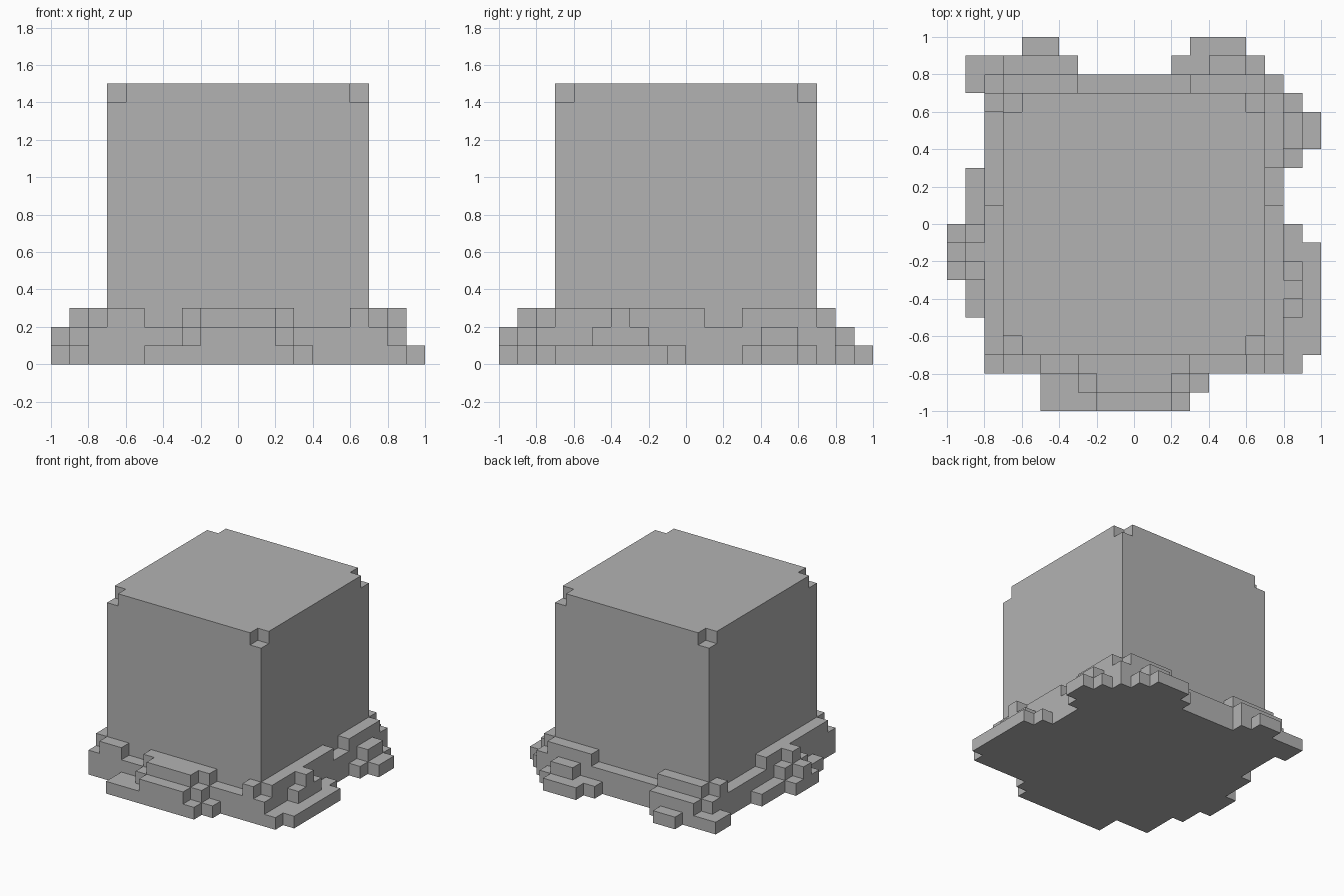
import bpy
import bmesh
from mathutils import Vector

UNIT = 0.1      # size of one block
HALF = 7        # half width of the main cube in blocks
TALL = 15       # height of the main cube in blocks

cube = bpy.data.objects.get("Cube")
if cube:
    bpy.data.objects.remove(cube, do_unlink=True)

grey = bpy.data.materials.new("stone_grey")
grey.use_nodes = True
colour = (0.45, 0.45, 0.45, 1.0)
grey.diffuse_color = colour
grey.node_tree.nodes["Principled BSDF"].inputs["Base Color"].default_value = colour


def box(x0, x1, y0, y1, height):
    """Block positions of a box that stands on the ground."""
    return {(x, y, z) for x in range(x0, x1) for y in range(y0, y1) for z in range(height)}


def tiers(*levels):
    """Stacked steps: the first list is one block tall, the next two, and so on."""
    cells = set()
    for height, areas in enumerate(levels, 1):
        for area in areas:
            cells |= box(*area, height)
    return cells


# Main cube with its four top corners nipped off
body = box(-HALF, HALF, -HALF, HALF, TALL)
body -= {(x, y, TALL - 1) for x in (-HALF, HALF - 1) for y in (-HALF, HALF - 1)}

# Stepped rubble around the foot
parts = {
    "main_cube": body,
    "foot_ring": tiers(
        [],
        [(-8, 8, -8, 8)],
        [(-7, -5, -8, -7), (-3, 3, -8, -7), (6, 7, -8, -7),
         (7, 8, -7, 1), (7, 8, 3, 7),
         (3, 7, 7, 8), (-7, -3, 7, 8),
         (-8, -7, 6, 7), (-8, -7, -7, 1)]),
    "front_steps": tiers(
        [(-5, 3, -10, -8), (3, 4, -9, -8)],
        [(-3, 3, -9, -8), (-2, 2, -10, -9)],
        [(-2, 2, -9, -8)]),
    "left_steps": tiers(
        [(8, 9, -8, 0), (9, 10, -7, -1), (8, 9, 3, 7), (9, 10, 4, 6)],
        [(8, 9, -5, -2), (8, 9, 4, 6)],
        [(8, 9, -4, -3)]),
    "back_steps": tiers(
        [(2, 7, 8, 9), (3, 6, 9, 10), (-9, -3, 7, 9), (-6, -4, 9, 10)],
        [(4, 6, 8, 9), (-7, -3, 8, 9)]),
    "right_steps": tiers(
        [(-9, -8, -5, 3), (-10, -8, -3, 0)],
        [(-9, -8, -3, 0), (-10, -8, -2, -1)],
        [(-9, -8, -2, -1)]),
}
solid = set().union(*parts.values())


def build(name, cells):
    """Skin the outside of the blocks and merge flat areas."""
    bm = bmesh.new()
    verts = {}

    def corner(p):
        key = tuple(round(c) for c in p)
        if key not in verts:
            verts[key] = bm.verts.new(Vector(key) * UNIT)
        return verts[key]

    for cell in sorted(cells):
        for axis in range(3):
            u, v, n = (Vector([float(i == (axis + k) % 3) for i in range(3)]) for k in (1, 2, 0))
            for side in (0, 1):
                step = n * (2 * side - 1)
                if tuple(round(c + s) for c, s in zip(cell, step)) in solid:
                    continue
                base = Vector(cell) + n * side
                ring = [base, base + u, base + u + v, base + v]
                bm.faces.new([corner(p) for p in (ring if side else ring[::-1])])
    bmesh.ops.dissolve_limit(bm, angle_limit=0.01, verts=bm.verts[:], edges=bm.edges[:])
    mesh = bpy.data.meshes.new(name)
    bm.to_mesh(mesh)
    bm.free()
    mesh.materials.append(grey)
    bpy.context.collection.objects.link(bpy.data.objects.new(name, mesh))


# Each block belongs to the first part that claims it
claimed = set()
for part_name, part_cells in parts.items():
    build(part_name, part_cells - claimed)
    claimed |= part_cells
